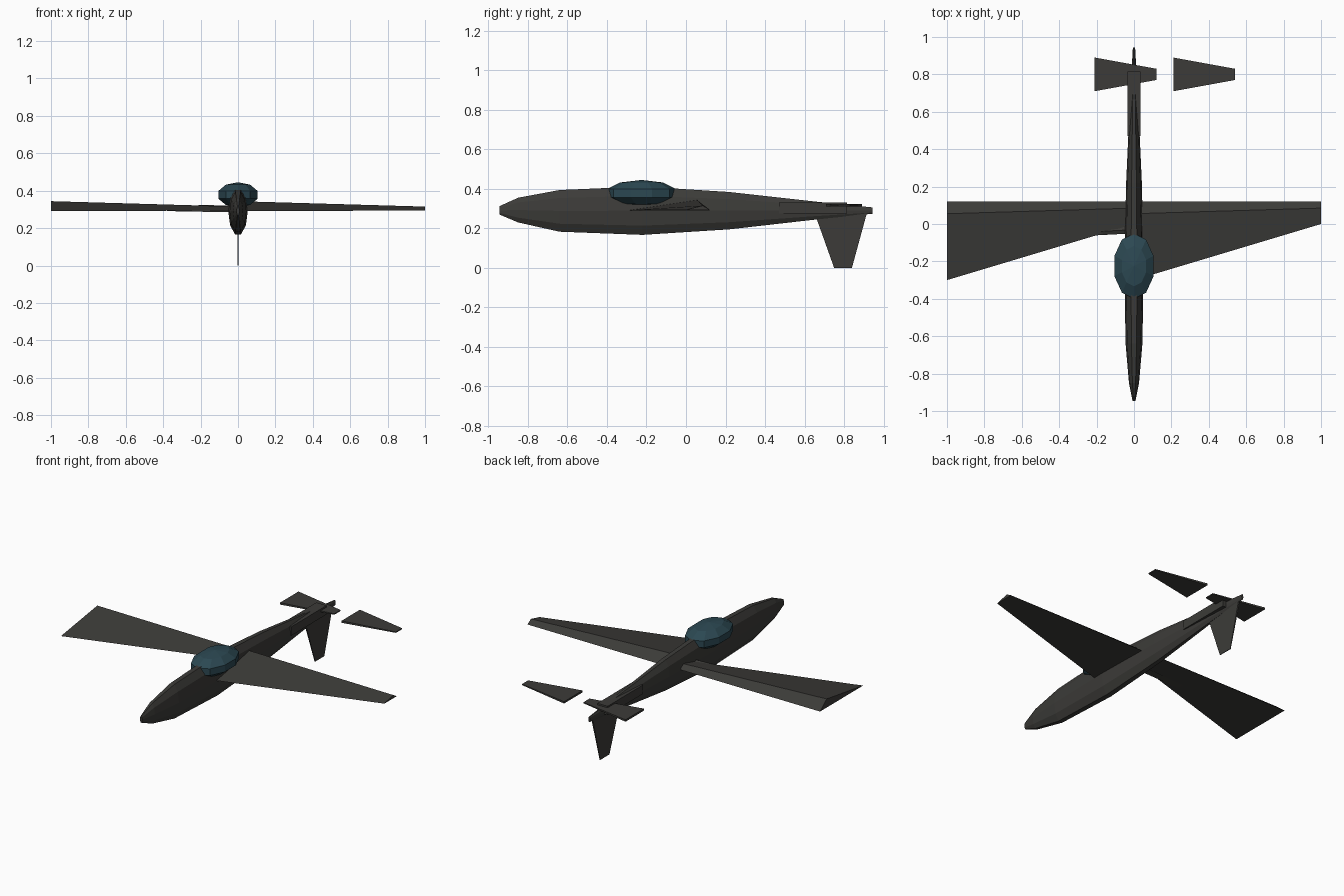
import bpy, bmesh, math

if "Cube" in bpy.data.objects:
    bpy.data.objects.remove(bpy.data.objects["Cube"])

def mat(name, col):
    m = bpy.data.materials.new(name)
    m.diffuse_color = (*col, 1)
    m.use_nodes = True
    m.node_tree.nodes["Principled BSDF"].inputs["Base Color"].default_value = m.diffuse_color
    return m

body = mat("dark_grey", (0.045, 0.044, 0.04))
glass = mat("dark_teal", (0.025, 0.065, 0.085))

def loft(name, sections, m=body):
    """Skin a row of equal-length closed cross-sections and cap both ends."""
    bm = bmesh.new()
    rings = [[bm.verts.new(p) for p in s] for s in sections]
    n = len(rings[0])
    for a, b in zip(rings, rings[1:]):
        for i in range(n):
            j = (i + 1) % n
            bm.faces.new((a[i], a[j], b[j], b[i]))
    bm.faces.new(rings[0])
    bm.faces.new(rings[-1])
    bmesh.ops.recalc_face_normals(bm, faces=bm.faces)
    me = bpy.data.meshes.new(name)
    bm.to_mesh(me)
    bm.free()
    me.materials.append(m)
    ob = bpy.data.objects.new(name, me)
    bpy.context.collection.objects.link(ob)
    return ob

# fuselage: ten-sided, narrow ellipse sections (y, half width, bottom, top)
stations = [(-0.945, 0.008, 0.27, 0.312), (-0.85, 0.027, 0.23, 0.355),
            (-0.64, 0.045, 0.183, 0.394), (-0.22, 0.052, 0.167, 0.412),
            (0.22, 0.042, 0.195, 0.384), (0.66, 0.022, 0.245, 0.335),
            (0.945, 0.006, 0.274, 0.306)]
secs = []
for y, w, lo, hi in stations:
    c, h = (lo + hi) / 2, (hi - lo) / 2 / math.sin(math.radians(72))
    secs.append([(w * math.cos(math.tau * i / 10), y, c + h * math.sin(math.tau * i / 10))
                 for i in range(10)])
loft("fuselage", secs)

# canopy: faceted ellipsoid
bpy.ops.mesh.primitive_uv_sphere_add(segments=10, ring_count=5, radius=1, location=(0, -0.225, 0.378))
canopy = bpy.context.object
canopy.name = "canopy"
canopy.scale = (0.116, 0.184, 0.067)
canopy.data.materials.append(glass)

# wings: same tapered wedge panel on both sides, wide end at smaller x
for side, x in (("left", -1.0), ("right", 0.0)):
    root = [(x, -0.3, 0.291), (x, 0.055, 0.344), (x, 0.12, 0.291)]
    tip = [(x + 1, 0.0, 0.294), (x + 1, 0.085, 0.315), (x + 1, 0.12, 0.294)]
    loft(side + "_wing", [root, tip])

# small panel in front of the left wing root
loft("wing_root_panel", [[(-0.38, -0.07, 0.291), (-0.38, -0.05, 0.296), (-0.38, -0.03, 0.291)],
                         [(0.0, -0.05, 0.284), (0.0, -0.03, 0.298), (0.0, 0.0, 0.286)]])

# tailplane panels
for side, x in (("left", -0.21), ("right", 0.21)):
    def panel(px, y0, y1, t):
        return [(px, y0, 0.317 - t), (px, y1, 0.317 - t), (px, y1, 0.317 + t), (px, y0, 0.317 + t)]
    loft(side + "_tailplane", [panel(x, 0.71, 0.89, 0.006), panel(x + 0.33, 0.77, 0.83, 0.003)])

# tail boom block
loft("tail_block", [[(-0.035, y, 0.276), (0.035, y, 0.276), (0.035, y, 0.331), (-0.035, y, 0.331)]
                    for y in (0.47, 0.815)])

# hanging fin
loft("fin", [[(-t, y0, z), (t, y0, z), (t, y1, z), (-t, y1, z)]
             for z, y0, y1, t in ((0.0, 0.75, 0.84, 0.002), (0.3, 0.643, 0.922, 0.005))])
